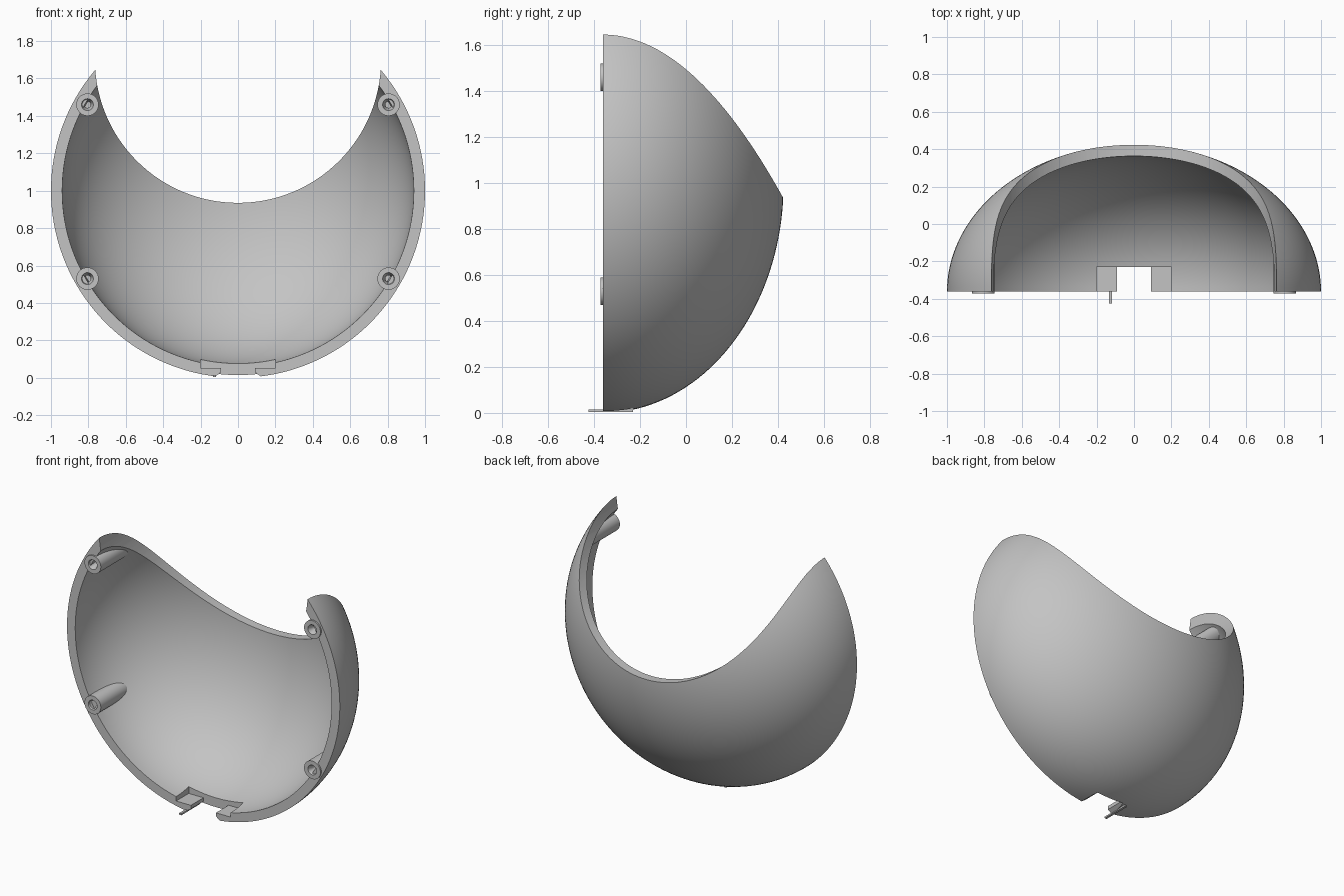
import bpy, bmesh, math
from mathutils import Matrix, Vector

if "Cube" in bpy.data.objects:
    bpy.data.objects.remove(bpy.data.objects["Cube"], do_unlink=True)

FRONT = -0.362           # plane of the open rim
CENTRE = Vector((0, FRONT, 1))

grey = bpy.data.materials.new("plain_grey")
grey.use_nodes = True
grey.diffuse_color = (0.55, 0.55, 0.55, 1)
grey.node_tree.nodes["Principled BSDF"].inputs["Base Color"].default_value = grey.diffuse_color


def finish(name, bm):
    bmesh.ops.remove_doubles(bm, verts=bm.verts, dist=1e-5)
    bmesh.ops.recalc_face_normals(bm, faces=bm.faces)
    mesh = bpy.data.meshes.new(name)
    bm.to_mesh(mesh)
    bm.free()
    mesh.materials.append(grey)
    ob = bpy.data.objects.new(name, mesh)
    bpy.context.collection.objects.link(ob)
    return ob


def lathe(name, profile, origin, steps):
    """Spin (radius, depth) points around the y axis."""
    bm = bmesh.new()
    vs = [bm.verts.new((r, y, 0)) for r, y in profile]
    es = [bm.edges.new(p) for p in zip(vs, vs[1:])]
    bmesh.ops.spin(bm, geom=vs + es, cent=(0, 0, 0), axis=(0, 1, 0),
                   angle=math.tau, steps=steps, use_duplicate=False)
    bmesh.ops.translate(bm, verts=bm.verts, vec=origin)
    return finish(name, bm)


def prism(name, outline, y0, y1):
    """Extrude an (x, z) outline along y."""
    bm = bmesh.new()
    face = bm.faces.new([bm.verts.new((x, y0, z)) for x, z in outline])
    out = bmesh.ops.extrude_face_region(bm, geom=[face])
    bmesh.ops.translate(bm, vec=(0, y1 - y0, 0),
                        verts=[g for g in out["geom"] if isinstance(g, bmesh.types.BMVert)])
    return finish(name, bm)


def arc(radius, depth, start, end, n):
    return [(radius * math.cos(a), depth * math.sin(a))
            for a in (start + (end - start) * i / n for i in range(n + 1))]


def combine(ob, tool, operation):
    tool.hide_render = True
    mod = ob.modifiers.new("cut", "BOOLEAN")
    mod.operation, mod.object, mod.solver = operation, tool, "EXACT"
    bpy.context.view_layer.objects.active = ob
    bpy.ops.object.modifier_apply(modifier=mod.name)
    bpy.data.objects.remove(tool, do_unlink=True)


def smooth(ob):
    bpy.ops.object.select_all(action="DESELECT")
    ob.select_set(True)
    bpy.context.view_layer.objects.active = ob
    bpy.ops.object.shade_smooth_by_angle(angle=math.radians(30))


# Hollow half-ellipsoid shell
quarter = math.pi / 2
outer = arc(1, 0.787, quarter, 0, 40)
inner = arc(0.94, 0.727, 0, quarter, 40)
shell = lathe("bowl_shell", outer + inner, CENTRE, 144)

# Round scoop out of the top
scoop = [(x, z + 1.70) for x, z in arc(0.765, 0.765, 0, math.tau * 127 / 128, 127)]
combine(shell, prism("scoop_cutter", scoop, -1, 1), "DIFFERENCE")

# Stepped notch in the bottom of the rim
half = [(0.125, -0.02), (0.125, 0.005), (0.092, 0.028), (0.092, 0.052), (0.2, 0.052), (0.2, 0.2)]
notch = half + [(-x, z) for x, z in reversed(half)]
combine(shell, prism("notch_cutter", notch, -0.6, -0.23), "DIFFERENCE")
smooth(shell)

# Four screw posts that run back into the shell wall
post = [(0, 0.35), (0.06, 0.35), (0.06, -0.01), (0.032, -0.01), (0.017, 0.03), (0.017, 0.08), (0, 0.08)]
for side, x in (("left", 0.805), ("right", -0.805)):
    for level, z in (("upper", 1.46), ("lower", 0.53)):
        ob = lathe(f"{level}_{side}_screw_post", post, (x, FRONT, z), 32)
        limit = lathe("post_limit", arc(0.995, 0.78, -quarter, quarter, 60), CENTRE, 96)
        combine(ob, limit, "INTERSECT")
        smooth(ob)

# Thin pin beside the notch
pin = [(-0.134, 0.003), (-0.118, 0.003), (-0.118, 0.014), (-0.134, 0.014)]
prism("locating_pin", pin, -0.425, -0.23)
